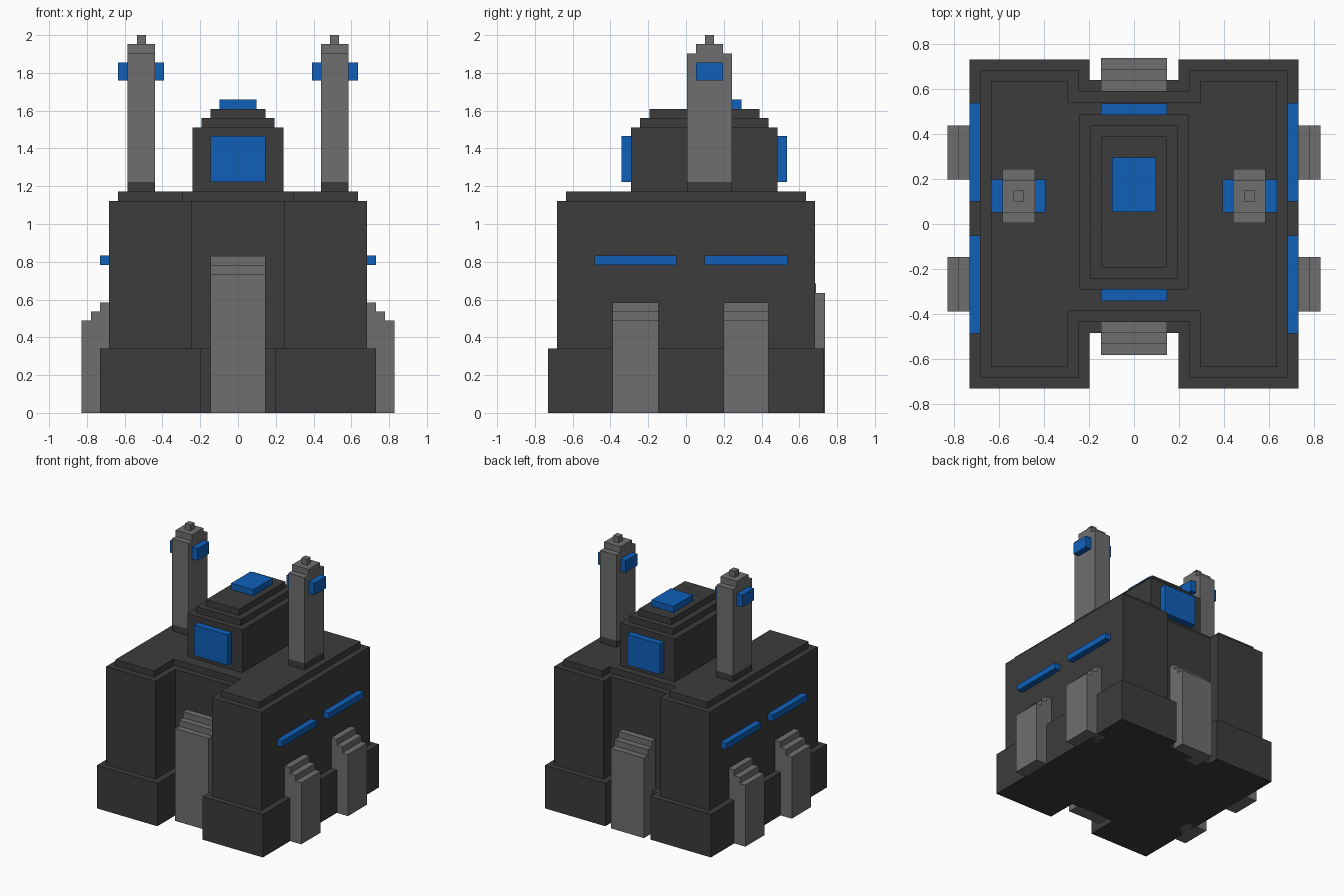
import bpy
import bmesh

cube = bpy.data.objects.get("Cube")
if cube:
    bpy.data.objects.remove(cube, do_unlink=True)


def material(name, rgb):
    m = bpy.data.materials.new(name)
    m.use_nodes = True
    m.diffuse_color = (*rgb, 1)
    bsdf = m.node_tree.nodes["Principled BSDF"]
    bsdf.inputs["Base Color"].default_value = (*rgb, 1)
    bsdf.inputs["Roughness"].default_value = 0.8
    return m


DARK = material("charcoal", (0.045, 0.045, 0.045))
GREY = material("mid grey", (0.158, 0.158, 0.158))
BLUE = material("signal blue", (0.005, 0.118, 0.49))


def prism(name, outline, axis, lo, hi, mat):
    """Extrude a 2D outline: (x, y) along z, (y, z) along x, (x, z) along y."""
    place = {"z": lambda a, b, t: (a, b, t),
             "x": lambda a, b, t: (t, a, b),
             "y": lambda a, b, t: (a, t, b)}[axis]
    bm = bmesh.new()
    face = bm.faces.new([bm.verts.new(place(a, b, lo)) for a, b in outline])
    ext = bmesh.ops.extrude_face_region(bm, geom=[face])
    tops = [v for v in ext["geom"] if isinstance(v, bmesh.types.BMVert)]
    bmesh.ops.translate(bm, verts=tops, vec=place(0, 0, hi - lo))
    bmesh.ops.recalc_face_normals(bm, faces=bm.faces)
    mesh = bpy.data.meshes.new(name)
    bm.to_mesh(mesh)
    bm.free()
    mesh.materials.append(mat)
    obj = bpy.data.objects.new(name, mesh)
    bpy.context.collection.objects.link(obj)
    return obj


def box(name, x0, x1, y0, y1, z0, z1, mat):
    return prism(name, [(x0, y0), (x1, y0), (x1, y1), (x0, y1)], "z", z0, z1, mat)


def h_plan(half, notch, front, back):
    """Square plan with a notch cut into the front and the back."""
    right = [(notch, front), (notch, -half), (half, -half),
             (half, half), (notch, half), (notch, back)]
    return right + [(-x, y) for x, y in reversed(right)]


def steps(inner, start, top, sign):
    """Buttress profile: three 0.05 steps going down and outwards."""
    pts = [(inner, 0), (inner, top)]
    for i in range(3):
        edge = start + sign * 0.049 * i
        pts += [(edge, top - 0.048 * i), (edge, top - 0.048 * min(i + 1, 2))]
    pts[-1] = (pts[-1][0], 0)
    return pts


# Main building: plinth, walls and roof slab
prism("plinth", h_plan(0.73, 0.198, -0.483, 0.638), "z", 0, 0.342, DARK)
prism("main_walls", h_plan(0.682, 0.247, -0.434, 0.59), "z", 0.342, 1.122, DARK)
prism("roof_slab", h_plan(0.634, 0.295, -0.385, 0.541), "z", 1.122, 1.171, DARK)

# Stepped roof house
for i, (inset, z0, z1) in enumerate([(0, 1.171, 1.512), (0.0485, 1.512, 1.561),
                                     (0.097, 1.561, 1.61)]):
    box(f"roof_house_tier_{i + 1}", -0.242 + inset, 0.242 - inset,
        -0.291 + inset, 0.485 - inset, z0, z1, DARK)
box("skylight", -0.097, 0.097, 0.053, 0.295, 1.61, 1.66, BLUE)
box("front_window", -0.146, 0.146, -0.341, -0.291, 1.222, 1.465, BLUE)
box("back_window", -0.146, 0.146, 0.485, 0.535, 1.222, 1.465, BLUE)

# Front and back stepped buttresses
prism("front_buttress", steps(-0.40, -0.483, 0.83, -1), "x", -0.146, 0.146, GREY)
prism("back_buttress", steps(0.56, 0.638, 0.732, 1), "x", -0.146, 0.146, GREY)

# Mirrored sides
for side, s in (("left", 1), ("right", -1)):
    for end, y0, y1 in (("front", -0.388, -0.146), ("back", 0.198, 0.437)):
        prism(f"{side}_{end}_buttress", steps(s * 0.65, s * 0.73, 0.585, s),
              "y", y0, y1, GREY)
    for end, y0, y1 in (("front", -0.485, -0.05), ("back", 0.099, 0.537)):
        xs = sorted((s * 0.682, s * 0.73))
        box(f"{side}_{end}_light_strip", *xs, y0, y1, 0.784, 0.832, BLUE)

    # Chimney from the foot to the cap
    def chimney_box(part, x0, x1, y0, y1, z0, z1, mat):
        box(f"{side}_chimney_{part}", *sorted((s * x0, s * x1)), y0, y1, z0, z1, mat)

    chimney_box("foot", 0.44, 0.584, 0.004, 0.243, 1.171, 1.222, DARK)
    chimney_box("shaft", 0.44, 0.584, 0.004, 0.243, 1.222, 1.903, GREY)
    chimney_box("cap", 0.44, 0.584, 0.052, 0.195, 1.903, 1.952, GREY)
    chimney_box("knob", 0.488, 0.536, 0.1, 0.148, 1.952, 2.0, GREY)
    chimney_box("inner_lamp", 0.392, 0.44, 0.052, 0.197, 1.76, 1.855, BLUE)
    chimney_box("outer_lamp", 0.584, 0.634, 0.052, 0.197, 1.76, 1.855, BLUE)
